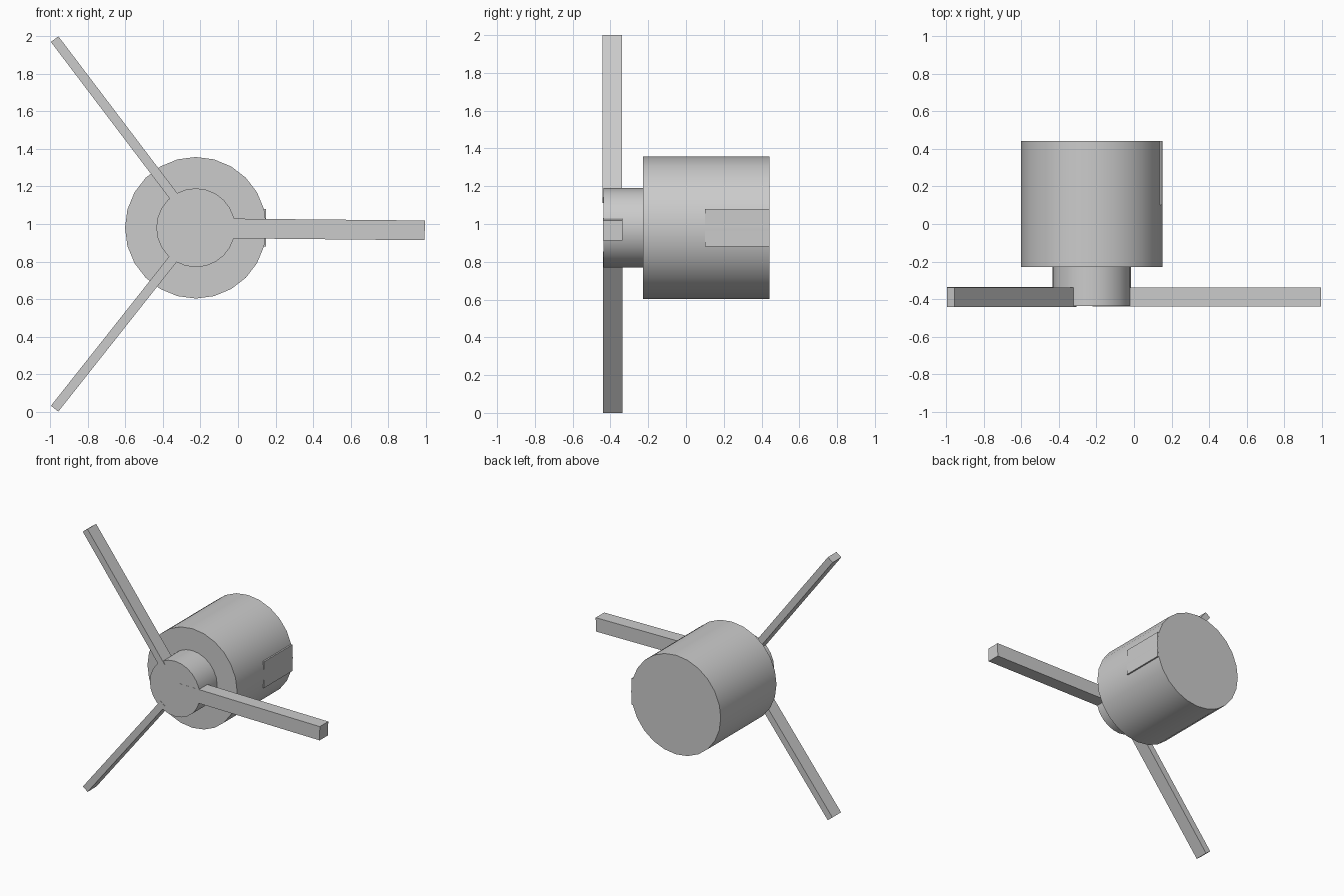
import bpy, math
from mathutils import Vector, Matrix

if "Cube" in bpy.data.objects:
    bpy.data.objects.remove(bpy.data.objects["Cube"])

CX, CZ = -0.225, 0.98   # shared axis of hub and body


def cylinder(name, radius, y0, y1, sides=24):
    bpy.ops.mesh.primitive_cylinder_add(
        vertices=sides, radius=radius, depth=y1 - y0,
        location=(CX, (y0 + y1) / 2, CZ), rotation=(math.pi / 2, 0, 0))
    ob = bpy.context.object
    ob.name = name
    bpy.ops.object.shade_smooth_by_angle(angle=math.radians(35))
    return ob


def bar(name, start, end, width, y0, y1):
    """Box running from start to end in the xz plane."""
    a, b = Vector((start[0], 0, start[1])), Vector((end[0], 0, end[1]))
    d = b - a
    bpy.ops.mesh.primitive_cube_add(size=1)
    ob = bpy.context.object
    ob.name = name
    mid = (a + b) / 2 + Vector((0, (y0 + y1) / 2, 0))
    ob.data.transform(Matrix.Diagonal((d.length, y1 - y0, width, 1)))
    ob.location = mid
    ob.rotation_euler = (0, -math.atan2(d.z, d.x), 0)
    return ob


# Main housing and front hub
cylinder("motor_body", 0.377, -0.228, 0.442)
cylinder("hub", 0.21, -0.438, -0.225)

# Flat side panel set into the housing
bar("side_panel", (0.0, 0.98), (0.15, 0.98), 0.20, 0.10, 0.441)

# Three blades
bar("blade_upper", (-0.325, 1.125), (-0.977, 1.985), 0.05, -0.442, -0.338)
bar("blade_lower", (-0.325, 0.84), (-0.977, 0.016), 0.05, -0.440, -0.336)
bar("blade_right", (-0.22, 0.978), (0.995, 0.966), 0.105, -0.439, -0.337)
